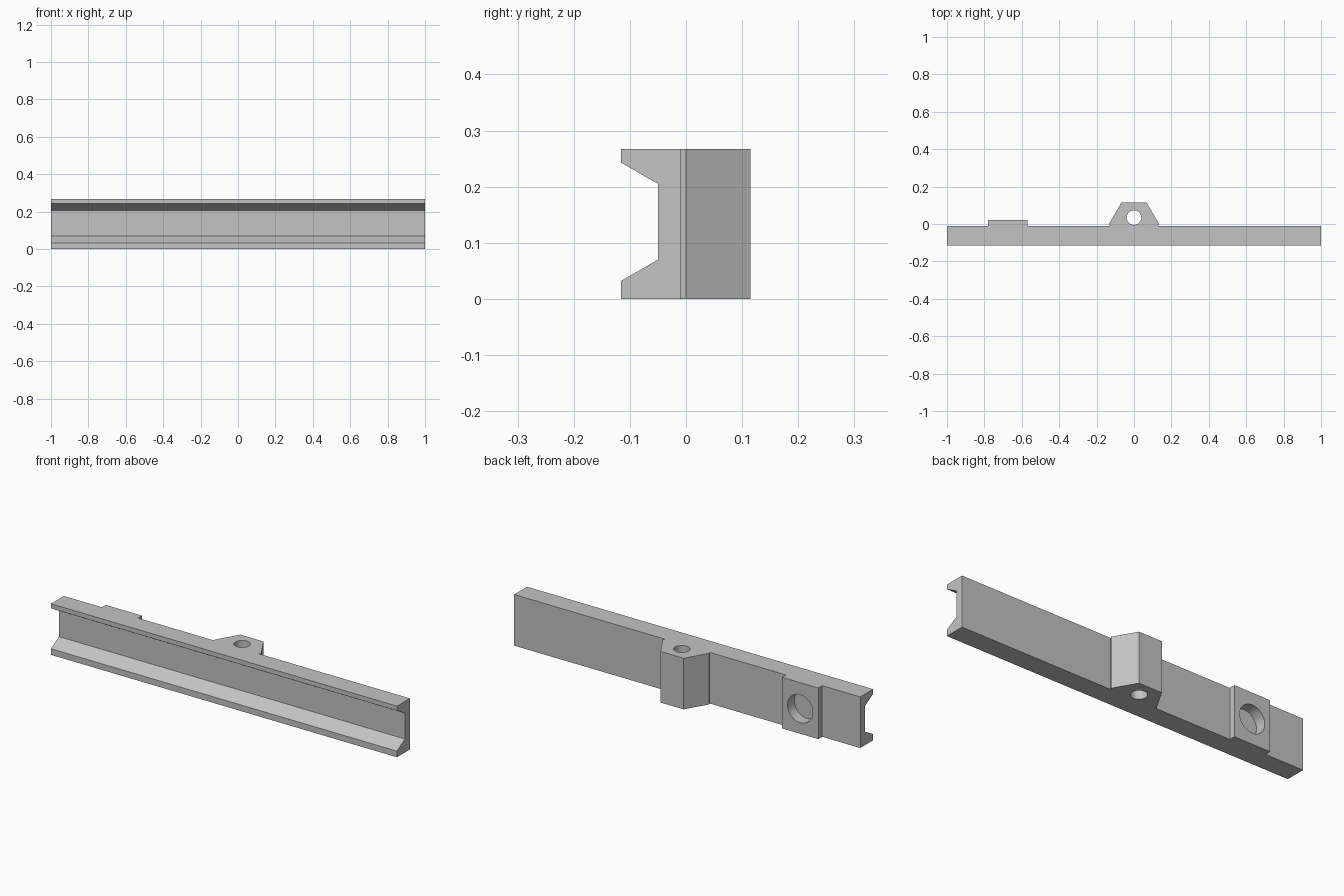
import bpy, bmesh, math
from mathutils import Matrix

default = bpy.data.objects.get("Cube")
if default:
    bpy.data.objects.remove(default, do_unlink=True)

grey = bpy.data.materials.new("plain grey")
grey.use_nodes = True
colour = (0.55, 0.55, 0.55, 1)
grey.diffuse_color = colour
grey.node_tree.nodes["Principled BSDF"].inputs["Base Color"].default_value = colour

HEIGHT = 0.267
BACK = -0.01          # rear face of the rail


def make_object(name, bm):
    bmesh.ops.recalc_face_normals(bm, faces=bm.faces)
    mesh = bpy.data.meshes.new(name)
    bm.to_mesh(mesh)
    bm.free()
    mesh.materials.append(grey)
    obj = bpy.data.objects.new(name, mesh)
    bpy.context.collection.objects.link(obj)
    return obj


def prism(name, points, direction):
    """Extrude a closed 3D outline along a direction."""
    bm = bmesh.new()
    face = bm.faces.new([bm.verts.new(p) for p in points])
    grown = bmesh.ops.extrude_face_region(bm, geom=[face], use_keep_orig=True)
    moved = [g for g in grown["geom"] if isinstance(g, bmesh.types.BMVert)]
    bmesh.ops.translate(bm, verts=moved, vec=direction)
    return make_object(name, bm)


def cylinder(name, radius, depth, centre, rotation):
    bm = bmesh.new()
    bmesh.ops.create_cone(bm, cap_ends=True, segments=48, radius1=radius,
                          radius2=radius, depth=depth,
                          matrix=Matrix.Translation(centre) @ rotation)
    obj = make_object(name, bm)
    obj.hide_render = True
    return obj


def cut(target, cutter):
    mod = target.modifiers.new("hole", "BOOLEAN")
    mod.operation = "DIFFERENCE"
    mod.solver = "EXACT"
    mod.object = cutter
    bpy.context.view_layer.update()
    with bpy.context.temp_override(object=target, active_object=target):
        bpy.ops.object.modifier_apply(modifier=mod.name)


# Rail: channel profile with sloped, overhanging lips
profile = [(BACK, 0), (BACK, HEIGHT), (-0.116, HEIGHT), (-0.116, 0.243),
           (-0.05, 0.205), (-0.05, 0.07), (-0.116, 0.032), (-0.116, 0)]
rail = prism("rail", [(-1, y, z) for y, z in profile], (2, 0, 0))

# Hexagonal lug, sunk into the rail's rear face
half = [(0.128, BACK), (0.134, 0), (0.067, 0.115)]
outline = half + [(-x, y) for x, y in reversed(half)]
lug = prism("hex_lug", [(x, y, 0) for x, y in outline], (0, 0, HEIGHT))

# Raised pad on the rear
pad_outline = [(-0.78, BACK), (-0.57, BACK), (-0.57, 0.022), (-0.78, 0.022)]
pad = prism("rear_pad", [(x, y, 0) for x, y in pad_outline], (0, 0, HEIGHT))

# Vertical through hole in the lug
bore = cylinder("bore_cutter", 0.039, 1, (0, 0.034, HEIGHT / 2), Matrix())
cut(lug, bore)

# Blind round pocket through the pad and into the rail
pocket = cylinder("pocket_cutter", 0.073, 0.1, (-0.675, 0.015, 0.131),
                  Matrix.Rotation(math.pi / 2, 4, "X"))
cut(pad, pocket)
cut(rail, pocket)

for helper in (bore, pocket):
    bpy.data.objects.remove(helper, do_unlink=True)

# Smooth bores, crisp edges
bpy.ops.object.select_all(action="DESELECT")
for obj in (rail, lug, pad):
    obj.select_set(True)
bpy.context.view_layer.objects.active = rail
bpy.ops.object.shade_smooth_by_angle(angle=math.radians(30))
